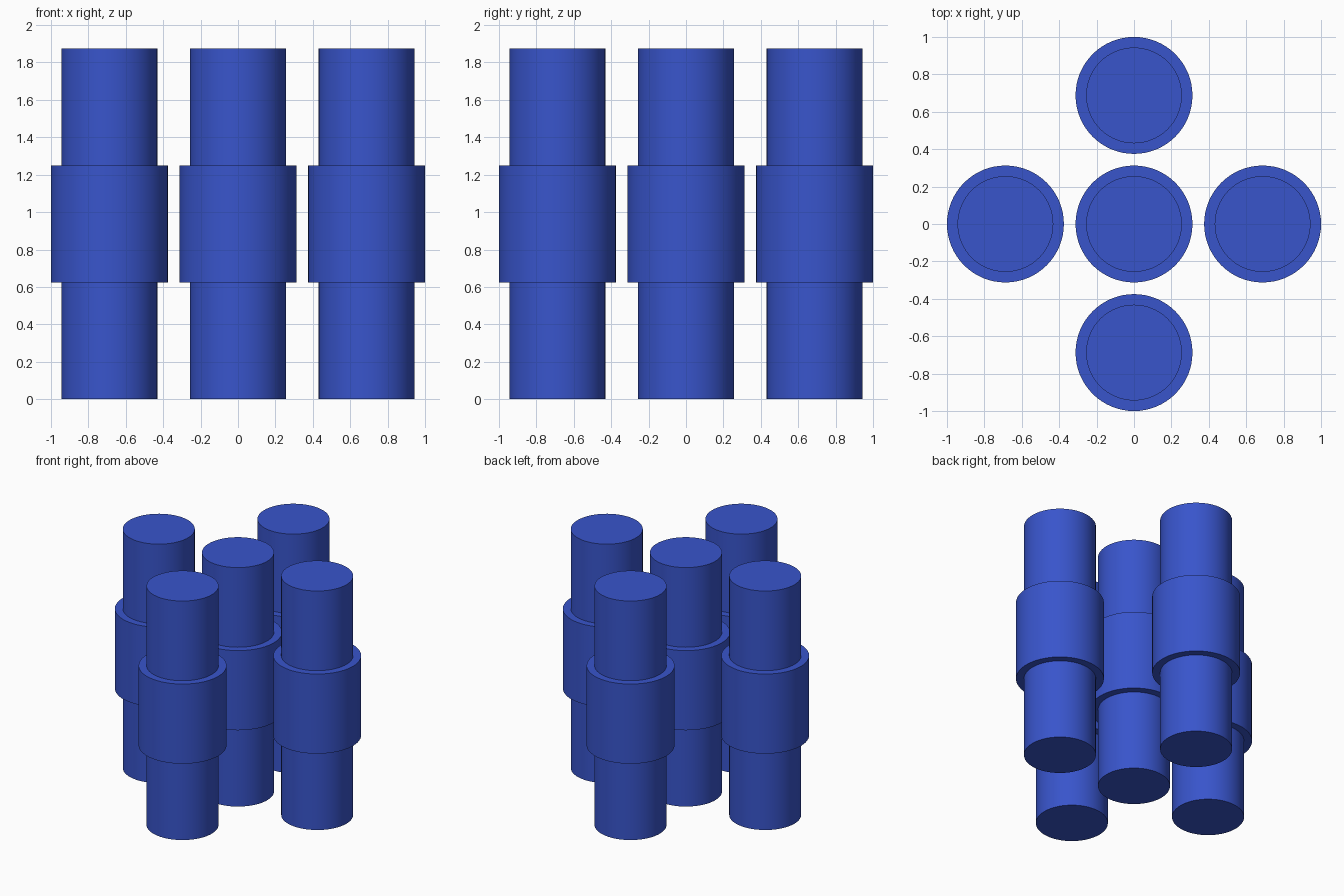
import bpy, bmesh, math

if "Cube" in bpy.data.objects:
    bpy.data.objects.remove(bpy.data.objects["Cube"])

SIDES = 64
OFFSET = 0.6875
PROFILE = [(0.256, 0.0), (0.256, 0.625), (0.3125, 0.625),
           (0.3125, 1.25), (0.256, 1.25), (0.256, 1.875)]

blue = bpy.data.materials.new("blue")
blue.diffuse_color = (0.04, 0.09, 0.6, 1)
blue.use_nodes = True
blue.node_tree.nodes["Principled BSDF"].inputs["Base Color"].default_value = blue.diffuse_color


def stepped_column(name, x, y):
    # Rings of the stepped profile, bridged and capped at both ends
    bm = bmesh.new()
    rings = []
    for r, z in PROFILE:
        rings.append([bm.verts.new((r * math.cos(2 * math.pi * i / SIDES),
                                    r * math.sin(2 * math.pi * i / SIDES), z))
                      for i in range(SIDES)])
    for low, high in zip(rings, rings[1:]):
        for i in range(SIDES):
            j = (i + 1) % SIDES
            bm.faces.new((low[i], low[j], high[j], high[i]))
    bm.faces.new(rings[0][::-1])
    bm.faces.new(rings[-1])
    mesh = bpy.data.meshes.new(name)
    bm.to_mesh(mesh)
    bm.free()
    obj = bpy.data.objects.new(name, mesh)
    obj.location = (x, y, 0)
    obj.data.materials.append(blue)
    bpy.context.collection.objects.link(obj)
    bpy.ops.object.select_all(action='DESELECT')
    obj.select_set(True)
    bpy.context.view_layer.objects.active = obj
    bpy.ops.object.shade_smooth_by_angle(angle=math.radians(30))


# Centre column and four around it in a cross
stepped_column("centre_column", 0, 0)
for side, dx, dy in (("left", -1, 0), ("right", 1, 0), ("front", 0, -1), ("back", 0, 1)):
    stepped_column(side + "_column", dx * OFFSET, dy * OFFSET)
